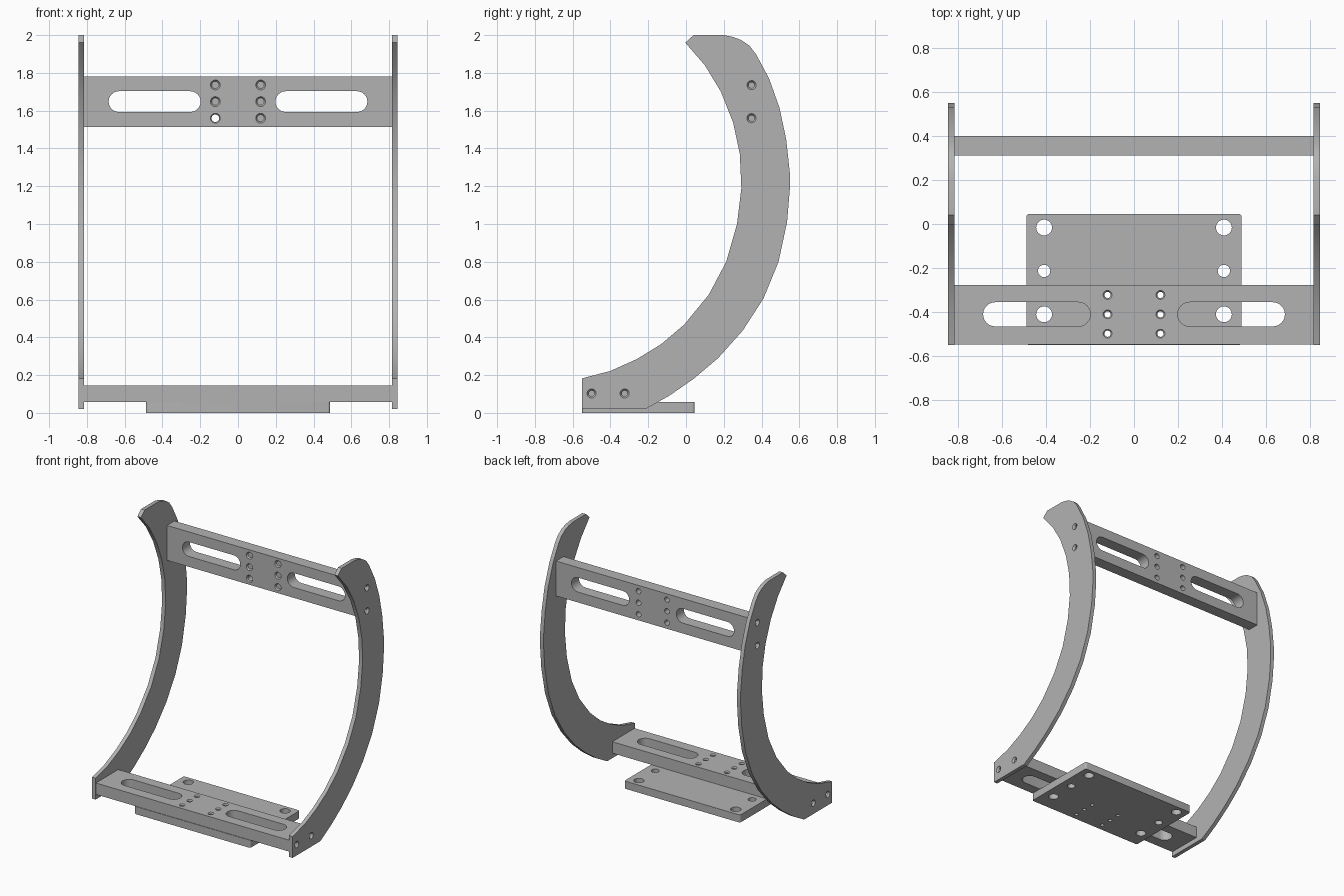
import bpy, bmesh, math
from mathutils import Vector, Matrix

if "Cube" in bpy.data.objects:
    bpy.data.objects.remove(bpy.data.objects["Cube"], do_unlink=True)

GREY = (0.45, 0.45, 0.45, 1)
metal = bpy.data.materials.new("plain grey")
metal.use_nodes = True
metal.diffuse_color = GREY
metal.node_tree.nodes["Principled BSDF"].inputs["Base Color"].default_value = GREY


def make_object(name, bm):
    bmesh.ops.recalc_face_normals(bm, faces=bm.faces)
    mesh = bpy.data.meshes.new(name)
    bm.to_mesh(mesh)
    bm.free()
    obj = bpy.data.objects.new(name, mesh)
    bpy.context.collection.objects.link(obj)
    return obj


def extrude(name, points, offset):
    """Solid swept from a flat outline along an offset."""
    bm = bmesh.new()
    face = bm.faces.new([bm.verts.new(p) for p in points])
    res = bmesh.ops.extrude_face_region(bm, geom=[face], use_keep_orig=True)
    verts = [v for v in res["geom"] if isinstance(v, bmesh.types.BMVert)]
    bmesh.ops.translate(bm, vec=offset, verts=verts)
    return make_object(name, bm)


def box(name, low, high):
    bm = bmesh.new()
    bmesh.ops.create_cube(bm, size=1)
    low, high = Vector(low), Vector(high)
    for v in bm.verts:
        v.co = (low + high) / 2 + v.co * (high - low)
    return make_object(name, bm)


def rod(start, end, r1, r2=None):
    """Round or tapered cutter between two points."""
    start, end = Vector(start), Vector(end)
    axis = end - start
    bm = bmesh.new()
    turn = axis.to_track_quat("Z", "Y").to_matrix().to_4x4()
    bmesh.ops.create_cone(bm, cap_ends=True, segments=24, radius1=r1,
                          radius2=r1 if r2 is None else r2, depth=axis.length,
                          matrix=Matrix.Translation((start + end) / 2) @ turn)
    return make_object("cutter", bm)


def cut(obj, cutters):
    for cutter in cutters:
        cutter.hide_render = True
        mod = obj.modifiers.new("cut", "BOOLEAN")
        mod.operation = "DIFFERENCE"
        mod.solver = "EXACT"
        mod.object = cutter
    graph = bpy.context.evaluated_depsgraph_get()
    mesh = bpy.data.meshes.new_from_object(obj.evaluated_get(graph))
    obj.modifiers.clear()
    obj.data = mesh
    for cutter in cutters:
        bpy.data.objects.remove(cutter, do_unlink=True)


def finish(obj):
    obj.data.materials.clear()
    obj.data.materials.append(metal)
    bpy.ops.object.select_all(action="DESELECT")
    obj.select_set(True)
    bpy.context.view_layer.objects.active = obj
    bpy.ops.object.shade_smooth_by_angle(angle=math.radians(25))


def slot(x1, x2, r, place, depth):
    """Round-ended slot cutter along x."""
    pts = []
    for cx, start in ((x2 - r, -90), (x1 + r, 90)):
        for i in range(13):
            a = math.radians(start + i * 15)
            pts.append(place(cx + r * math.cos(a), r * math.sin(a), -0.02))
    offset = place(0, 0, depth + 0.02) - place(0, 0, -0.02)
    return extrude("cutter", pts, offset)


def crossbar(name, low, high, place, depth, radius, end_holes):
    """Bar with two slots, two rows of countersunk holes and drilled ends."""
    bar = box(name, low, high)
    cutters = []
    for s in (-1, 1):
        x1, x2 = sorted((s * 0.198, s * 0.685))
        cutters.append(slot(x1, x2, 0.055, place, depth))
        for v in (-0.088, 0, 0.088):
            x = s * 0.12
            cutters.append(rod(place(x, v, -0.02), place(x, v, depth + 0.02), radius))
            cutters.append(rod(place(x, v, -0.001), place(x, v, 0.01),
                               radius + 0.007, radius - 0.001))
        for y, z in end_holes:
            cutters.append(rod((s * 0.70, y, z), (s * 0.85, y, z), 0.015))
    cut(bar, cutters)
    finish(bar)


# Crossbars
upper_holes = [(0.347, 1.735), (0.347, 1.56)]
lower_holes = [(-0.5, 0.103), (-0.325, 0.103)]
crossbar("upper_crossbar", (-0.817, 0.31, 1.514), (0.817, 0.4, 1.78),
         lambda x, v, d: Vector((x, 0.31 + d, 1.648 + v)), 0.09, 0.02, upper_holes)
crossbar("lower_crossbar", (-0.817, -0.546, 0.058), (0.817, -0.277, 0.145),
         lambda x, v, d: Vector((x, -0.41 + v, 0.145 - d)), 0.087, 0.014, lower_holes)

# Curved side plates, outline in the y-z plane
outline = [
    (-0.55, 0.02), (-0.215, 0.02), (-0.09, 0.09), (0.04, 0.18), (0.17, 0.29),
    (0.30, 0.435), (0.41, 0.605), (0.49, 0.80), (0.535, 1.01), (0.55, 1.19),
    (0.55, 1.27), (0.53, 1.45), (0.495, 1.615), (0.44, 1.77), (0.37, 1.90),
    (0.335, 1.945), (0.29, 1.975), (0.25, 1.99), (0.20, 2.0), (0.04, 2.0),
    (-0.004, 1.96), (0.10, 1.84), (0.185, 1.70), (0.25, 1.535), (0.285, 1.37),
    (0.293, 1.19), (0.27, 1.0), (0.213, 0.80), (0.12, 0.625), (-0.01, 0.467),
    (-0.13, 0.365), (-0.26, 0.285), (-0.4, 0.222), (-0.55, 0.183)]
for side, s in (("left", 1), ("right", -1)):
    plate = extrude(side + "_side_plate", [(s * 0.815, y, z) for y, z in outline],
                    (s * 0.03, 0, 0))
    cutters = []
    for y, z in upper_holes + lower_holes:
        cutters.append(rod((s * 0.78, y, z), (s * 0.88, y, z), 0.015))
        cutters.append(rod((s * 0.846, y, z), (s * 0.83, y, z), 0.025, 0.014))
    cut(plate, cutters)
    finish(plate)

# Base plate with rounded corners
corners, r = [], 0.014
for cx, cy, start in ((0.488, 0.046, 0), (-0.488, 0.046, 90),
                      (-0.488, -0.55, 180), (0.488, -0.55, 270)):
    for i in range(5):
        a = math.radians(start + i * 22.5)
        mx = cx - math.copysign(r, cx)
        my = cy - math.copysign(r, cy)
        corners.append((mx + r * math.cos(a), my + r * math.sin(a), 0))
base = extrude("base_plate", corners, (0, 0, 0.058))
drills = [(0.408, -0.41, 0.036), (0.408, -0.213, 0.028), (0.408, -0.016, 0.036)]
drills += [(0.12, -0.41 + v, 0.014) for v in (-0.088, 0, 0.088)]
cut(base, [rod((s * x, y, -0.02), (s * x, y, 0.08), rad)
           for s in (-1, 1) for x, y, rad in drills])
finish(base)
